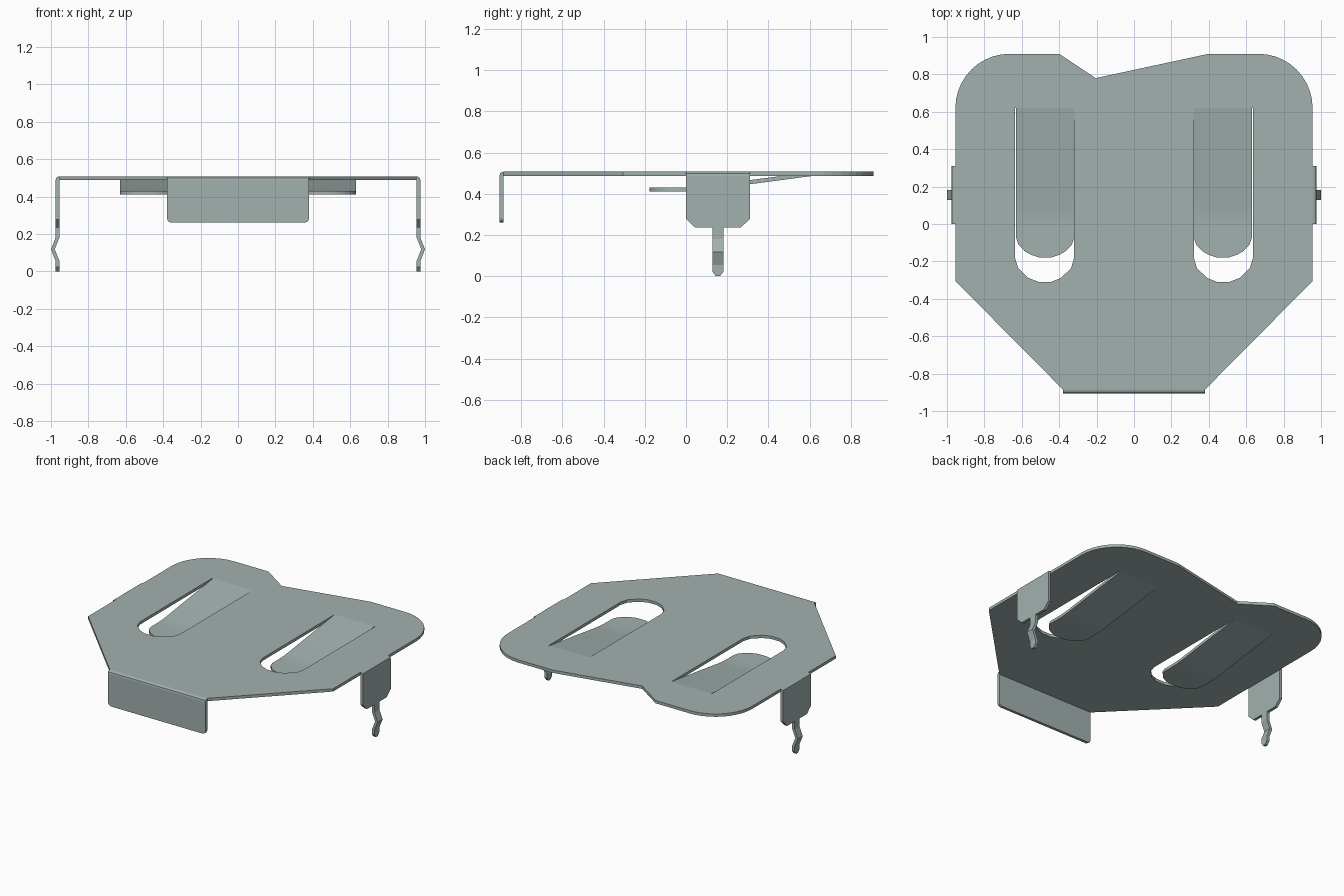
import bpy, bmesh, math

if "Cube" in bpy.data.objects:
    bpy.data.objects.remove(bpy.data.objects["Cube"])

TOP, BOT = 0.507, 0.487       # sheet metal faces
T = TOP - BOT

metal = bpy.data.materials.new("grey green metal")
metal.use_nodes = True
colour = (0.36, 0.44, 0.43, 1)
metal.diffuse_color = colour
metal.node_tree.nodes["Principled BSDF"].inputs["Base Color"].default_value = colour


def finish(name, bm, smooth=False):
    bmesh.ops.recalc_face_normals(bm, faces=bm.faces)
    mesh = bpy.data.meshes.new(name)
    bm.to_mesh(mesh)
    bm.free()
    mesh.materials.append(metal)
    obj = bpy.data.objects.new(name, mesh)
    bpy.context.collection.objects.link(obj)
    if smooth:
        bpy.ops.object.select_all(action="DESELECT")
        obj.select_set(True)
        bpy.context.view_layer.objects.active = obj
        bpy.ops.object.shade_smooth_by_angle(angle=math.radians(25))
    return obj


def loft(name, sections, smooth=False):
    """Closed strip of sheet metal through four-cornered sections."""
    bm = bmesh.new()
    rings = [[bm.verts.new(p) for p in s] for s in sections]
    for a, b in zip(rings, rings[1:]):
        for i in range(4):
            j = (i + 1) % 4
            bm.faces.new((a[i], a[j], b[j], b[i]))
    bm.faces.new(rings[0])
    bm.faces.new(rings[-1])
    return finish(name, bm, smooth)


def arc(cx, cy, r, a0, a1, n):
    return [(cx + r * math.cos(math.radians(a0 + (a1 - a0) * i / n)),
             cy + r * math.sin(math.radians(a0 + (a1 - a0) * i / n))) for i in range(n + 1)]


# Plate outline and the two slots cut through it
outline = [(-0.38, -0.885), (0.38, -0.885), (0.955, -0.305)]
outline += arc(0.665, 0.62, 0.29, 0, 90, 10)
outline += [(0.40, 0.91), (-0.205, 0.78), (-0.40, 0.91)]
outline += arc(-0.665, 0.62, 0.29, 90, 180, 10)
outline += [(-0.955, -0.305)]
slot = [(0.32, 0.62), (0.32, -0.18), (0.336, -0.235), (0.39, -0.288), (0.445, -0.31),
        (0.51, -0.31), (0.565, -0.288), (0.62, -0.235), (0.636, -0.18), (0.636, 0.62)]

bm = bmesh.new()
edges = []
for loop in (outline, slot, [(-x, y) for x, y in slot]):
    vs = [bm.verts.new((x, y, BOT)) for x, y in loop]
    edges += [bm.edges.new((vs[i - 1], vs[i])) for i in range(len(vs))]
bmesh.ops.triangle_fill(bm, edges=edges, use_beauty=True, use_dissolve=False)
extruded = bmesh.ops.extrude_face_region(bm, geom=bm.faces[:], use_keep_orig=True)
bmesh.ops.translate(bm, vec=(0, 0, T),
                    verts=[g for g in extruded["geom"] if isinstance(g, bmesh.types.BMVert)])
finish("top_plate", bm)

# Bend from the plate into a flange: (out, z) of outer face, then of inner face
BEND = [((0, TOP), (0, BOT)), ((0.010, TOP - 0.002), (0, BOT)),
        ((0.018, TOP - 0.008), (0, BOT)), ((T, BOT), (0, BOT - 0.003))]

# Front flange with clipped lower corners
rows = [(o, i, 0.38) for o, i in BEND]
rows += [((T, z), (0, z), w) for z, w in ((0.28, 0.38), (0.267, 0.374), (0.26, 0.36))]
loft("front_flange", [[(-w, -0.885 - o[0], o[1]), (w, -0.885 - o[0], o[1]),
                       (w, -0.885 - i[0], i[1]), (-w, -0.885 - i[0], i[1])]
                      for o, i, w in rows])

for side, s in (("left", 1), ("right", -1)):
    # Side tab, bent down from the plate edge
    def across(o, i, w):
        return [(s * (0.955 + o[0]), 0.155 - w, o[1]), (s * (0.955 + o[0]), 0.155 + w, o[1]),
                (s * (0.955 + i[0]), 0.155 + w, i[1]), (s * (0.955 + i[0]), 0.155 - w, i[1])]

    rows = [(o, i, 0.155) for o, i in BEND]
    rows += [((T, z), (0, z), w) for z, w in ((0.278, 0.155), (0.235, 0.11))]
    loft(side + "_tab", [across(*r) for r in rows])

    # Kinked solder pin with a pointed foot
    pin = [(0.235, 0, 0.0275), (0.18, 0, 0.0275), (0.118, 0.025, 0.0275),
           (0.055, 0, 0.0275), (0.022, 0, 0.0275), (0, 0, 0.01)]
    loft(side + "_pin", [across((T + d, z), (d, z), w) for z, d, w in pin])

    # Spring tongue: slopes down from the slot's back edge, then runs flat to a round end
    tongue = [(0.62, TOP, 0.155), (0.31, 0.466, 0.155), (0.10, 0.437, 0.155),
              (0.04, 0.431, 0.155), (-0.02, 0.430, 0.155), (-0.075, 0.430, 0.155),
              (-0.11, 0.430, 0.143), (-0.145, 0.430, 0.11), (-0.165, 0.430, 0.075),
              (-0.178, 0.430, 0.035)]
    loft(side + "_spring_tongue",
         [[(s * (0.475 - w), y, z), (s * (0.475 + w), y, z),
           (s * (0.475 + w), y, z - T), (s * (0.475 - w), y, z - T)] for y, z, w in tongue],
         smooth=True)
